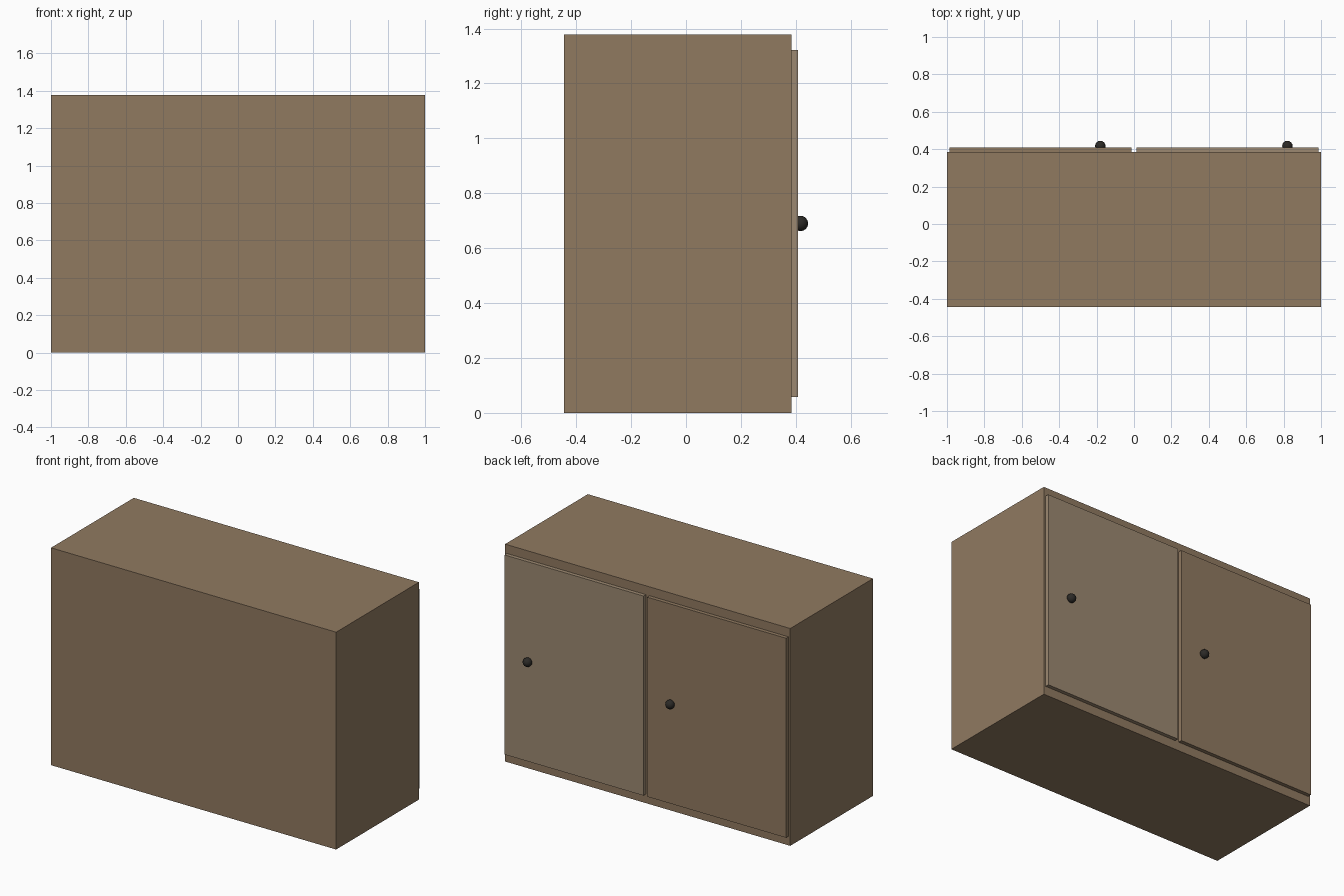
import bpy

if "Cube" in bpy.data.objects:
    bpy.data.objects.remove(bpy.data.objects["Cube"])


def material(name, rgb):
    m = bpy.data.materials.new(name)
    m.diffuse_color = (*rgb, 1)
    m.use_nodes = True
    m.node_tree.nodes["Principled BSDF"].inputs["Base Color"].default_value = m.diffuse_color
    return m


wood = material("wood", (0.28, 0.193, 0.118))
pale_wood = material("pale_wood", (0.335, 0.25, 0.165))
dark_metal = material("dark_metal", (0.025, 0.023, 0.02))


def box(name, lo, hi, mat):
    centre = [(a + b) / 2 for a, b in zip(lo, hi)]
    bpy.ops.mesh.primitive_cube_add(size=1, location=centre)
    ob = bpy.context.object
    ob.name = name
    ob.scale = [b - a for a, b in zip(lo, hi)]
    bpy.ops.object.transform_apply(location=False, rotation=False, scale=True)
    ob.data.materials.append(mat)
    return ob


# Cabinet carcass
box("cabinet_body", (-1, -0.445, 0), (1, 0.384, 1.378), wood)

# Two doors on the +y face, each with a round knob
for side, x0, x1, mat in (("left", -0.987, -0.013, wood),
                          ("right", 0.013, 0.987, pale_wood)):
    box(side + "_door", (x0, 0.384, 0.057), (x1, 0.408, 1.322), mat)
    bpy.ops.mesh.primitive_uv_sphere_add(
        segments=16, ring_count=8, radius=0.028,
        location=(x1 - 0.167, 0.417, 0.69))
    knob = bpy.context.object
    knob.name = side + "_knob"
    knob.data.materials.append(dark_metal)
    bpy.ops.object.shade_smooth_by_angle()
